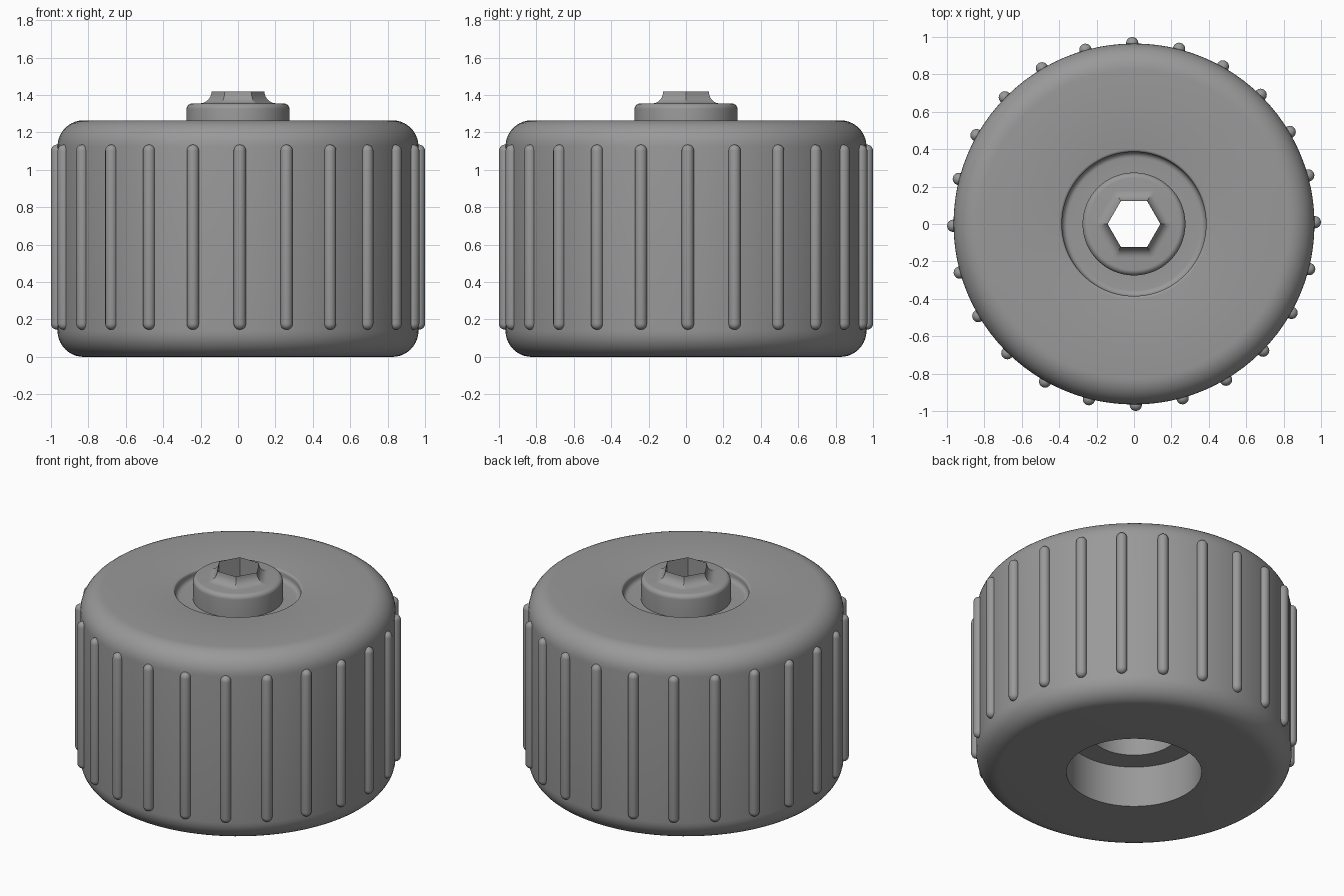
import bpy, bmesh, math

if "Cube" in bpy.data.objects:
    bpy.data.objects.remove(bpy.data.objects["Cube"])

SEGS = 96          # multiple of 6 so hexagon corners fall on vertices
RIBS = 24

gray = bpy.data.materials.new("plain gray")
gray.diffuse_color = (0.32, 0.32, 0.32, 1)
gray.use_nodes = True
gray.node_tree.nodes["Principled BSDF"].inputs["Base Color"].default_value = gray.diffuse_color


def arc(cx, cz, rad, a0, a1, n=8):
    """Points (radius, height, is_hex) along a rounded corner."""
    out = []
    for i in range(n + 1):
        a = math.radians(a0 + (a1 - a0) * i / n)
        out.append((cx + rad * math.cos(a), cz + rad * math.sin(a), False))
    return out


def finish(name, bm):
    bmesh.ops.recalc_face_normals(bm, faces=bm.faces)
    mesh = bpy.data.meshes.new(name)
    bm.to_mesh(mesh)
    bm.free()
    mesh.materials.append(gray)
    obj = bpy.data.objects.new(name, mesh)
    bpy.context.collection.objects.link(obj)
    bpy.ops.object.select_all(action='DESELECT')
    obj.select_set(True)
    bpy.context.view_layer.objects.active = obj
    bpy.ops.object.shade_smooth_by_angle(angle=math.radians(32))
    return obj


def ring_radius(r, is_hex, ang):
    if not is_hex:
        return r
    third = math.pi / 3
    return r * math.cos(third / 2) / math.cos(ang % third - third / 2)


def lathe(name, profile, closed=False):
    bm = bmesh.new()
    rings = []
    for r, z, is_hex in profile:
        ring = []
        for i in range(SEGS):
            a = math.tau * i / SEGS
            # tiny guard keeps hexagon corners exact
            q = ring_radius(r, is_hex, a + 1e-9)
            ring.append(bm.verts.new((q * math.cos(a), q * math.sin(a), z)))
        rings.append(ring)
    pairs = list(zip(rings, rings[1:]))
    if closed:
        pairs.append((rings[-1], rings[0]))
    for lo, hi in pairs:
        for i in range(SEGS):
            j = (i + 1) % SEGS
            bm.faces.new((lo[i], lo[j], hi[j], hi[i]))
    return finish(name, bm)


# Wheel, hub and socket as one continuous turned profile
profile = [(0.414, 0.0, False)]
profile += arc(0.825, 0.14, 0.14, -90, 0, 10)              # lower rounded edge
profile += arc(0.825, 1.125, 0.14, 0, 90, 10)              # upper rounded edge
profile += arc(0.40, 1.25, 0.015, 90, 180, 4)              # recess lip
profile += arc(0.355, 1.235, 0.03, 0, -90, 6)              # recess fillet
profile += [(0.275, 1.205, False)]                         # recess floor
profile += arc(0.245, 1.325, 0.03, 0, 90, 6)               # hub shoulder
for k in range(7):                                         # flared hexagonal collar
    t = math.radians(90 * k / 6)
    profile.append((0.206 - 0.065 * math.sin(t), 1.42 - 0.065 * math.cos(t), True))
profile += [(0.141, 1.12, True),                           # hexagonal socket
            (0.267, 1.12, False), (0.267, 0.277, False),   # inner bore
            (0.414, 0.277, False)]                         # bottom counterbore
lathe("wheel_body", profile, closed=True)


# Grip ribs: round-ended bars around the rim
def capsule(bm, x, y, rad, z0, z1, sides=16, steps=5):
    rows = []
    for centre, sign in ((z0 + rad, -1), (z1 - rad, 1)):
        for k in range(steps):
            f = k / steps if sign > 0 else 1 - (k + 1) / steps
            a = f * math.pi / 2
            rows.append([bm.verts.new((x + rad * math.cos(a) * math.cos(math.tau * i / sides),
                                       y + rad * math.cos(a) * math.sin(math.tau * i / sides),
                                       centre + sign * rad * math.sin(a)))
                         for i in range(sides)])
    bottom = bm.verts.new((x, y, z0))
    top = bm.verts.new((x, y, z1))
    for i in range(sides):
        j = (i + 1) % sides
        for lo, hi in zip(rows, rows[1:]):
            bm.faces.new((lo[i], lo[j], hi[j], hi[i]))
        bm.faces.new((bottom, rows[0][j], rows[0][i]))
        bm.faces.new((top, rows[-1][i], rows[-1][j]))


bm = bmesh.new()
for n in range(RIBS):
    ang = math.tau * n / RIBS + 0.01
    capsule(bm, 0.967 * math.cos(ang), 0.967 * math.sin(ang), 0.033, 0.145, 1.135)
finish("grip_ribs", bm)
